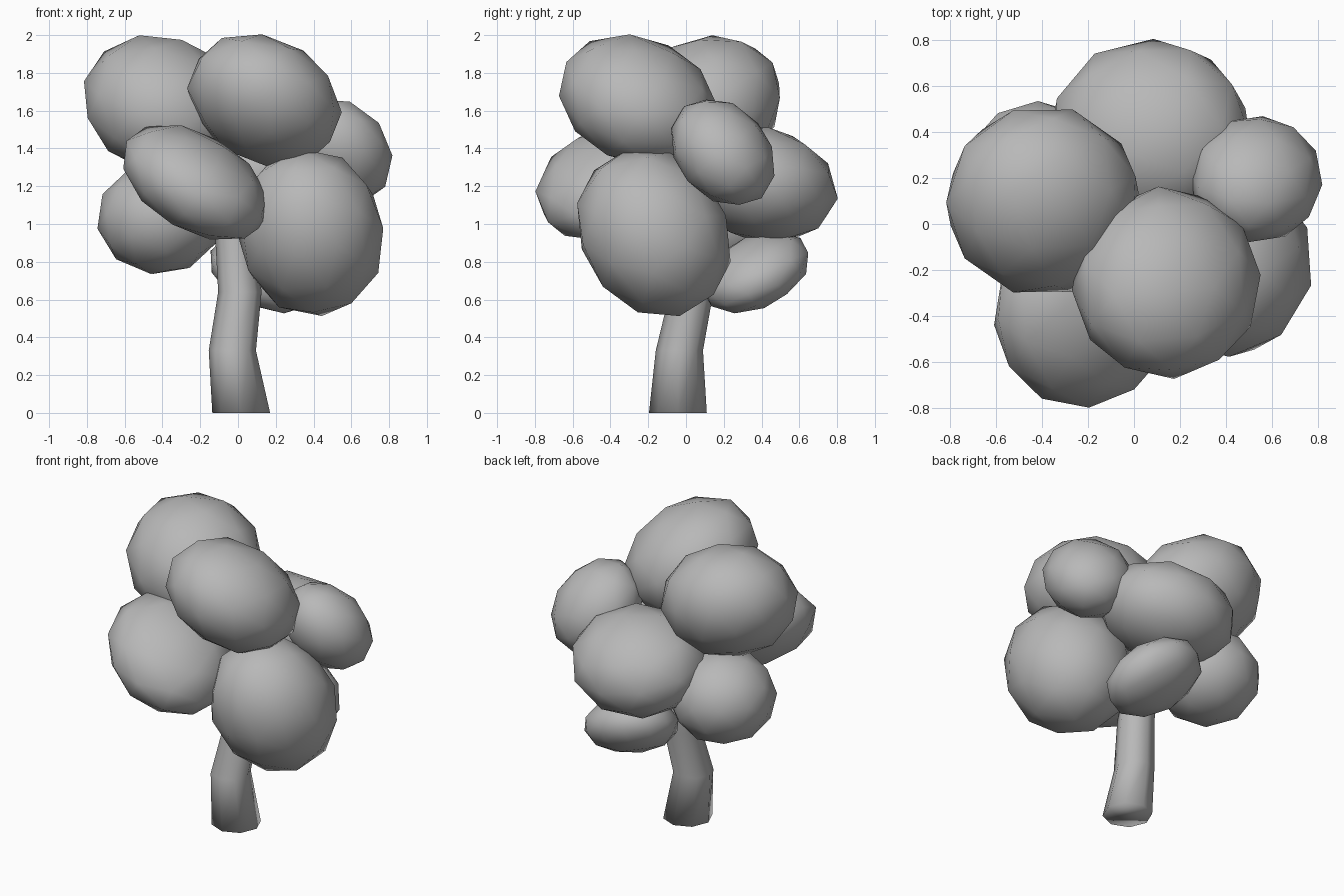
import bpy, bmesh, math
from mathutils import Matrix, Vector

cube = bpy.data.objects.get("Cube")
if cube:
    bpy.data.objects.remove(cube)

grey = bpy.data.materials.new("plain grey")
grey.use_nodes = True
colour = (0.48, 0.48, 0.48, 1)
grey.diffuse_color = colour
grey.node_tree.nodes["Principled BSDF"].inputs["Base Color"].default_value = colour


def finish(name, bm):
    bmesh.ops.recalc_face_normals(bm, faces=bm.faces)
    for face in bm.faces:
        face.smooth = True
    mesh = bpy.data.meshes.new(name)
    bm.to_mesh(mesh)
    bm.free()
    mesh.materials.append(grey)
    obj = bpy.data.objects.new(name, mesh)
    bpy.context.collection.objects.link(obj)
    return obj


def leaf_clump(name, centre, half, lean_x=0, lean_y=0, turn=0):
    """Low-poly ellipsoid of given half sizes; leans tie height to x and y."""
    bm = bmesh.new()
    bmesh.ops.create_icosphere(bm, subdivisions=2, radius=1.015)
    bmesh.ops.rotate(bm, verts=bm.verts, matrix=Matrix.Rotation(turn, 3, Vector((1, 2, 3))))
    upright = math.sqrt(1 - lean_x ** 2 - lean_y ** 2)
    for v in bm.verts:
        x, y, z = v.co
        v.co = Vector((x * half[0], y * half[1],
                       (lean_x * x + lean_y * y + upright * z) * half[2])) + Vector(centre)
    finish(name, bm)


# Foliage
leaf_clump("top_right_clump", (-0.395, 0.10, 1.63), (0.425, 0.41, 0.37), -0.12, 0.14, 0.4)
leaf_clump("top_front_clump", (0.14, -0.255, 1.655), (0.405, 0.415, 0.35), -0.2, -0.18, 0.9)
leaf_clump("front_clump", (-0.225, -0.40, 1.22), (0.385, 0.395, 0.31), -0.42, 0.22, 1.5)
leaf_clump("low_right_clump", (-0.415, 0.20, 1.03), (0.33, 0.33, 0.295), 0, 0, 2.1)
leaf_clump("left_clump", (0.385, -0.17, 0.955), (0.39, 0.41, 0.445), -0.06, -0.15, 2.6)
leaf_clump("back_clump", (0.07, 0.40, 1.21), (0.435, 0.40, 0.31), 0.05, -0.14, 3.2)
leaf_clump("small_left_clump", (0.53, 0.195, 1.38), (0.285, 0.275, 0.285), -0.15, -0.25, 3.8)
leaf_clump("low_back_clump", (0.15, 0.37, 0.745), (0.30, 0.285, 0.215), -0.3, 0.35, 4.4)

# Bent, tapering trunk: x, y, z, radius of each ring
rings = [(0.017, -0.043, 0, 0.153), (-0.03, -0.035, 0.33, 0.125),
         (0.01, 0.03, 0.64, 0.115), (-0.015, 0.06, 0.92, 0.105), (0, 0.06, 1.2, 0.08)]
SIDES = 8
bm = bmesh.new()
loops = []
for x, y, z, r in rings:
    angles = [math.tau * i / SIDES for i in range(SIDES)]
    loops.append([bm.verts.new((x + r * math.cos(a), y + r * math.sin(a), z)) for a in angles])
for low, high in zip(loops, loops[1:]):
    for i in range(SIDES):
        j = (i + 1) % SIDES
        bm.faces.new((low[i], low[j], high[j], high[i]))
bm.faces.new(loops[0])
bm.faces.new(loops[-1])
finish("trunk", bm)
